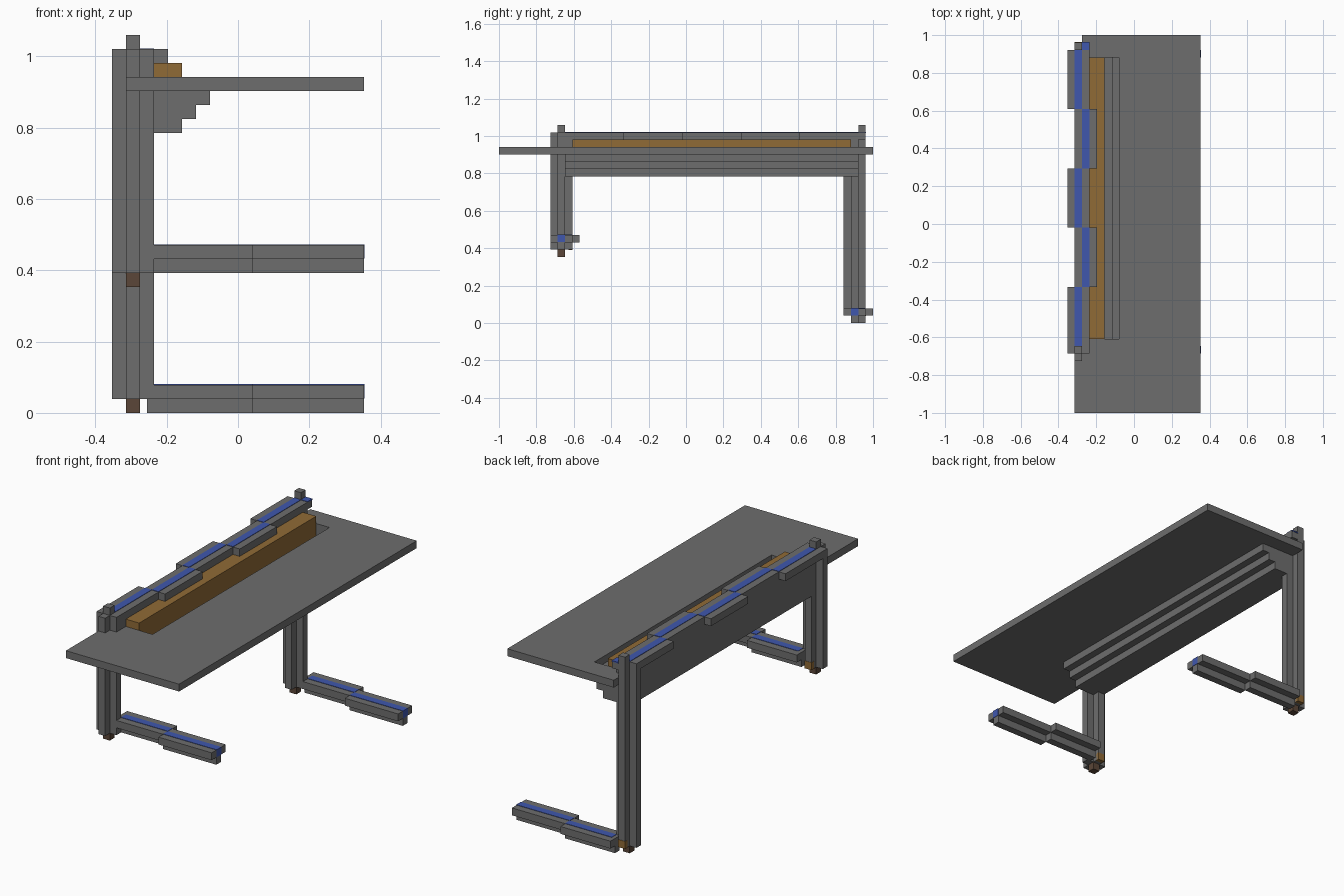
import bpy, bmesh
from mathutils import Vector

old = bpy.data.objects.get("Cube")
if old:
    bpy.data.objects.remove(old, do_unlink=True)

U = 2 / 51          # one grid step
NX, NY = 18, 51     # footprint in steps


def material(name, rgb):
    m = bpy.data.materials.new(name)
    m.use_nodes = True
    m.diffuse_color = (*rgb, 1)
    bsdf = next(n for n in m.node_tree.nodes if n.type == 'BSDF_PRINCIPLED')
    bsdf.inputs["Base Color"].default_value = (*rgb, 1)
    return m


GREY = material("grey", (0.155, 0.155, 0.155))
BLUE = material("blue", (0.05, 0.095, 0.42))
WOOD = material("wood", (0.28, 0.145, 0.037))
BROWN = material("dark_brown", (0.105, 0.062, 0.04))


def prism(name, outline, axis, lo, hi, mat):
    """Extrude a flat outline along axis, in grid steps."""
    def place(a, b, c):
        p = {'x': (c, a, b), 'y': (a, c, b), 'z': (a, b, c)}[axis]
        return Vector((p[0] - NX / 2, p[1] - NY / 2, p[2])) * U
    bm = bmesh.new()
    face = bm.faces.new([bm.verts.new(place(a, b, lo)) for a, b in outline])
    ext = bmesh.ops.extrude_face_region(bm, geom=[face])
    moved = [v for v in ext['geom'] if isinstance(v, bmesh.types.BMVert)]
    bmesh.ops.translate(bm, verts=moved, vec=place(0, 0, hi) - place(0, 0, lo))
    bmesh.ops.recalc_face_normals(bm, faces=bm.faces)
    me = bpy.data.meshes.new(name)
    bm.to_mesh(me)
    bm.free()
    me.materials.append(mat)
    ob = bpy.data.objects.new(name, me)
    bpy.context.collection.objects.link(ob)
    return ob


def box(name, x, y, z, mat):
    return prism(name, [(x[0], y[0]), (x[1], y[0]), (x[1], y[1]), (x[0], y[1])],
                 'z', z[0], z[1], mat)


def zigzag(edges, shifts, lo, hi):
    """Outline of a strip that jogs sideways; pairs are (along, across)."""
    left, right = [], []
    for a, b, s in zip(edges, edges[1:], shifts):
        left += [(a, lo + s), (b, lo + s)]
        right += [(a, hi + s), (b, hi + s)]
    return left + right[::-1]


def swap(outline):
    return [(b, a) for a, b in outline]


# Table top, open at the back for the tray
prism("table_top", [(1, 0), (18, 0), (18, 51), (2, 51), (2, 50), (1, 50),
                    (1, 48), (7, 48), (7, 10), (1, 10)], 'z', 23, 24, GREY)

# Stepped tray with back panel and end walls
box("back_panel", (1, 3), (9, 49), (20, 25), GREY)
for i, (x0, x1) in enumerate([(3, 5), (5, 6), (6, 7)]):
    box(f"tray_step_{i + 1}", (x0, x1), (10, 48), (20 + i, 21 + i), GREY)
for name, y in (("front", 9), ("back", 48)):
    prism(f"tray_end_{name}", [(3, 20), (5, 20), (5, 21), (6, 21), (6, 22),
                               (7, 22), (7, 23), (3, 23)], 'y', y, y + 1, GREY)
box("wooden_bar", (3, 5), (10, 48), (21, 25), WOOD)

# Jogged top rail with blue strip
edges = [8, 17, 25, 33, 41, 49]
rail = swap(zigzag(edges, [0, 1, 0, 1, 0], 0, 3))
prism("top_rail", rail, 'z', 25, 26, GREY)
box("rail_end", (1, 3), (49, 50), (25, 26), GREY)
edges[0] = 9
strip = swap(zigzag(edges + [50.05], [0, 1, 0, 1, 0, 1], 1, 2))
prism("rail_strip", strip, 'z', 25.9, 26.06, BLUE)

# Legs and feet: y of leg centre, floor height, y of top cap
for name, y, z, cap in (("front", 8, 9, 8), ("back", 48, 0, 49)):
    cross = [(1, y - 1), (2, y - 1), (2, y), (3, y), (3, y + 1), (2, y + 1),
             (2, y + 2), (1, y + 2), (1, y + 1), (0, y + 1), (0, y), (1, y)]
    prism(f"{name}_leg", cross, 'z', z + 1, 26, GREY)
    box(f"{name}_leg_cap", (1, 2), (cap, cap + 1), (26, 27), GREY)
    box(f"{name}_leg_tip", (1, 2), (y, y + 1), (z, z + 1), BROWN)
    box(f"{name}_leg_inlay", (0.97, 2), (y + 1.5, y + 2.04),
        (z + 0.98, z + 2), WOOD)
    base = z if name == "back" else z + 1
    jog = ([2.5, 10, 18], [1, 0])
    prism(f"{name}_foot_plate", zigzag(*jog, y - 1, y + 2),
          'z', base + 1, base + 2, GREY)
    prism(f"{name}_foot_stem", zigzag(*jog, y, y + 1),
          'z', base, base + 1, GREY)
    prism(f"{name}_foot_strip", zigzag([3, 10, 18.05], [1, 0], y, y + 1),
          'z', base + 1.02, base + 2.05, BLUE)
